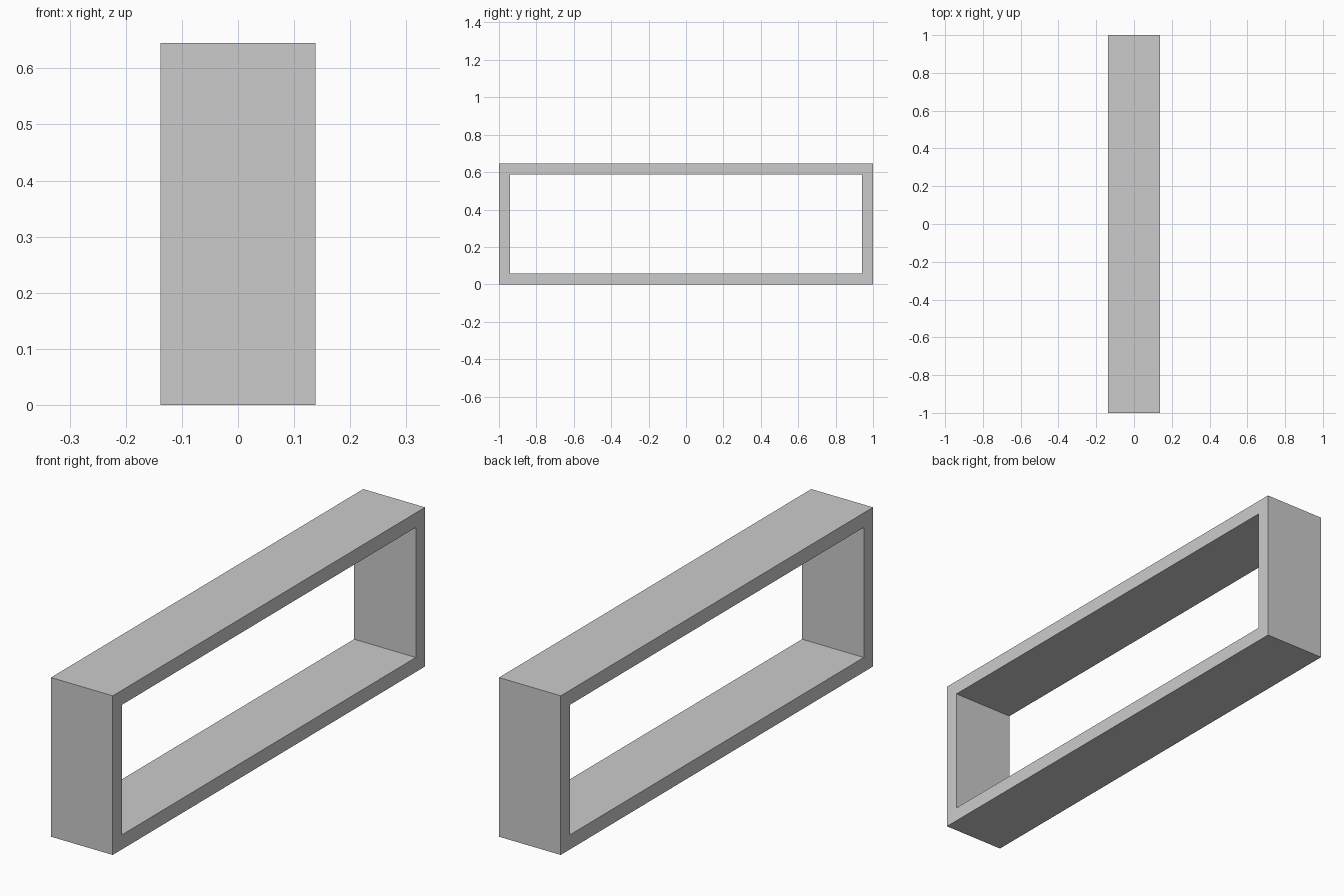
import bpy, bmesh

if "Cube" in bpy.data.objects:
    bpy.data.objects.remove(bpy.data.objects["Cube"])

WIDTH, LENGTH, HEIGHT, WALL = 0.277, 2.0, 0.645, 0.059


def rectangle(bm, inset):
    """Corner vertices of the frame outline in the YZ plane, moved in by inset."""
    y, lo, hi = LENGTH / 2 - inset, inset, HEIGHT - inset
    return [bm.verts.new((-WIDTH / 2, a, b))
            for a, b in ((-y, lo), (y, lo), (y, hi), (-y, hi))]


# Open rectangular shelf frame: mitred ring extruded along x
bm = bmesh.new()
outer, inner = rectangle(bm, 0), rectangle(bm, WALL)
ring = []
for i in range(4):
    j = (i + 1) % 4
    ring.append(bm.faces.new((outer[i], outer[j], inner[j], inner[i])))
result = bmesh.ops.extrude_face_region(bm, geom=ring, use_keep_orig=True)
moved = [g for g in result["geom"] if isinstance(g, bmesh.types.BMVert)]
bmesh.ops.translate(bm, verts=moved, vec=(WIDTH, 0, 0))
bmesh.ops.recalc_face_normals(bm, faces=bm.faces)

mesh = bpy.data.meshes.new("box_shelf_frame")
bm.to_mesh(mesh)
bm.free()
frame = bpy.data.objects.new("box_shelf_frame", mesh)
bpy.context.collection.objects.link(frame)
